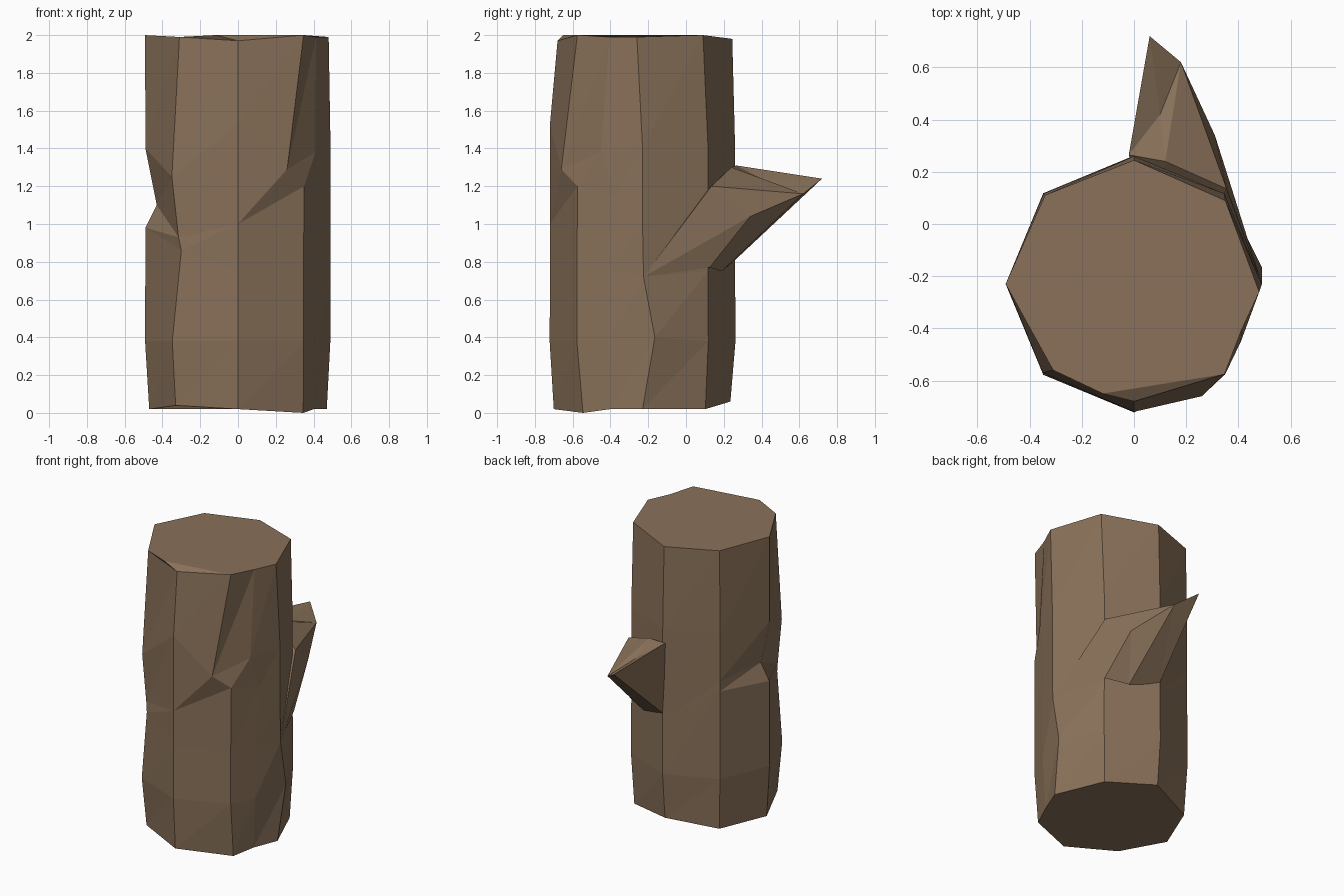
import bpy, bmesh, math

if "Cube" in bpy.data.objects:
    bpy.data.objects.remove(bpy.data.objects["Cube"])

bark = bpy.data.materials.new("brown bark")
bark.diffuse_color = (0.25, 0.165, 0.10, 1)
bark.use_nodes = True
bark.node_tree.nodes["Principled BSDF"].inputs["Base Color"].default_value = bark.diffuse_color


def make_object(name, bm):
    bmesh.ops.recalc_face_normals(bm, faces=bm.faces)
    mesh = bpy.data.meshes.new(name)
    bm.to_mesh(mesh)
    bm.free()
    mesh.materials.append(bark)
    obj = bpy.data.objects.new(name, mesh)
    bpy.context.collection.objects.link(obj)
    return obj


# Trunk: columns of points around the log, with moved points for the cuts
angles = [0, 45, 90, 135, 180, 225, 270, 315, 337]
rows = [(0.02, 0.47), (0.38, 0.492), (0.75, 0.49), (1.0, 0.49), (1.4, 0.49), (1.99, 0.482)]
FLAT_SIDE = 8
moved = {
    # right side
    (0, 1): (0.49, -0.165, 0.40), (0, 2): (0.49, -0.225, 0.72), (0, 5): (0.48, -0.26, 1.99),
    (1, 5): (0.35, 0.09, 2.0),
    # back rim
    (2, 0): (0, 0.235, 0.06), (2, 5): (0, 0.245, 1.98),
    # chopped notch on the left
    (3, 2): (-0.347, 0.116, 1.0), (3, 3): (-0.345, 0.115, 1.07),
    (4, 2): (-0.49, -0.23, 0.98), (4, 3): (-0.43, -0.22, 1.10), (4, 5): (-0.492, -0.23, 2.0),
    (5, 0): (-0.33, -0.55, 0.04), (5, 2): (-0.30, -0.59, 0.86),
    (5, 3): (-0.315, -0.575, 0.93), (5, 4): (-0.35, -0.57, 1.25), (5, 5): (-0.31, -0.56, 1.99),
    # front rim and lifted bark flake
    (6, 4): (0, -0.72, 1.53), (6, 5): (0, -0.68, 1.97),
    (7, 0): (0.345, -0.545, 0.0), (7, 3): (0.35, -0.575, 1.20),
    (7, 4): (0.26, -0.66, 1.29), (7, 5): (0.347, -0.575, 2.0),
    (8, 3): (0.43, -0.38, 1.15), (8, 4): (0.41, -0.45, 1.38),
}

bm = bmesh.new()
grid = []
for c, deg in enumerate(angles):
    a = math.radians(deg)
    column = []
    for r, (z, radius) in enumerate(rows):
        if c == FLAT_SIDE:
            radius *= 0.93
        p = (radius * math.cos(a), -0.23 + radius * math.sin(a), z)
        column.append(bm.verts.new(moved.get((c, r), p)))
    grid.append(column)
n = len(grid)
for c in range(n):
    left, right = grid[c], grid[(c + 1) % n]
    for r in range(len(rows) - 1):
        bm.faces.new((left[r], right[r], right[r + 1]))
        bm.faces.new((left[r], right[r + 1], left[r + 1]))
bm.faces.new([col[0] for col in reversed(grid)])
# Cut top with a small bevelled lip at the front
lip = bm.verts.new((-0.12, -0.65, 2.0))
top = [col[-1] for col in grid]
bm.faces.new(top[:6] + [lip] + top[7:])
bm.faces.new((top[5], top[6], lip))
bm.faces.new((top[6], top[7], lip))
make_object("trunk", bm)

# Broken branch stub sweeping back from the right side
points = {
    "tip": (0.06, 0.72, 1.24), "shoulder": (0.18, 0.62, 1.16), "elbow": (0.31, 0.34, 1.04),
    "side_root": (0.489, -0.225, 0.72), "top_right": (0.355, 0.135, 1.20),
    "top_mid": (0.12, 0.24, 1.30), "top_left": (-0.02, 0.265, 1.31),
    "valley": (0.10, 0.42, 1.23), "low_left": (0.0, 0.25, 0.80),
    "low_mid": (0.20, 0.19, 0.75), "low_right": (0.35, 0.125, 0.77), "core": (0.1, -0.1, 1.0),
}
faces = [
    "side_root top_right elbow", "top_right shoulder elbow",
    "top_right top_mid shoulder", "top_mid valley shoulder",
    "valley tip shoulder", "top_mid top_left valley", "top_left tip valley",
    "top_left low_left tip", "tip low_left shoulder", "shoulder low_left low_mid",
    "shoulder low_mid elbow", "elbow low_mid low_right", "elbow low_right side_root",
]
root = "side_root top_right top_mid top_left low_left low_mid low_right".split()
faces += [f"{p} {q} core" for p, q in zip(root, root[1:] + root[:1])]
bm = bmesh.new()
verts = {k: bm.verts.new(p) for k, p in points.items()}
for f in faces:
    bm.faces.new([verts[k] for k in f.split()])
make_object("branch_stub", bm)
